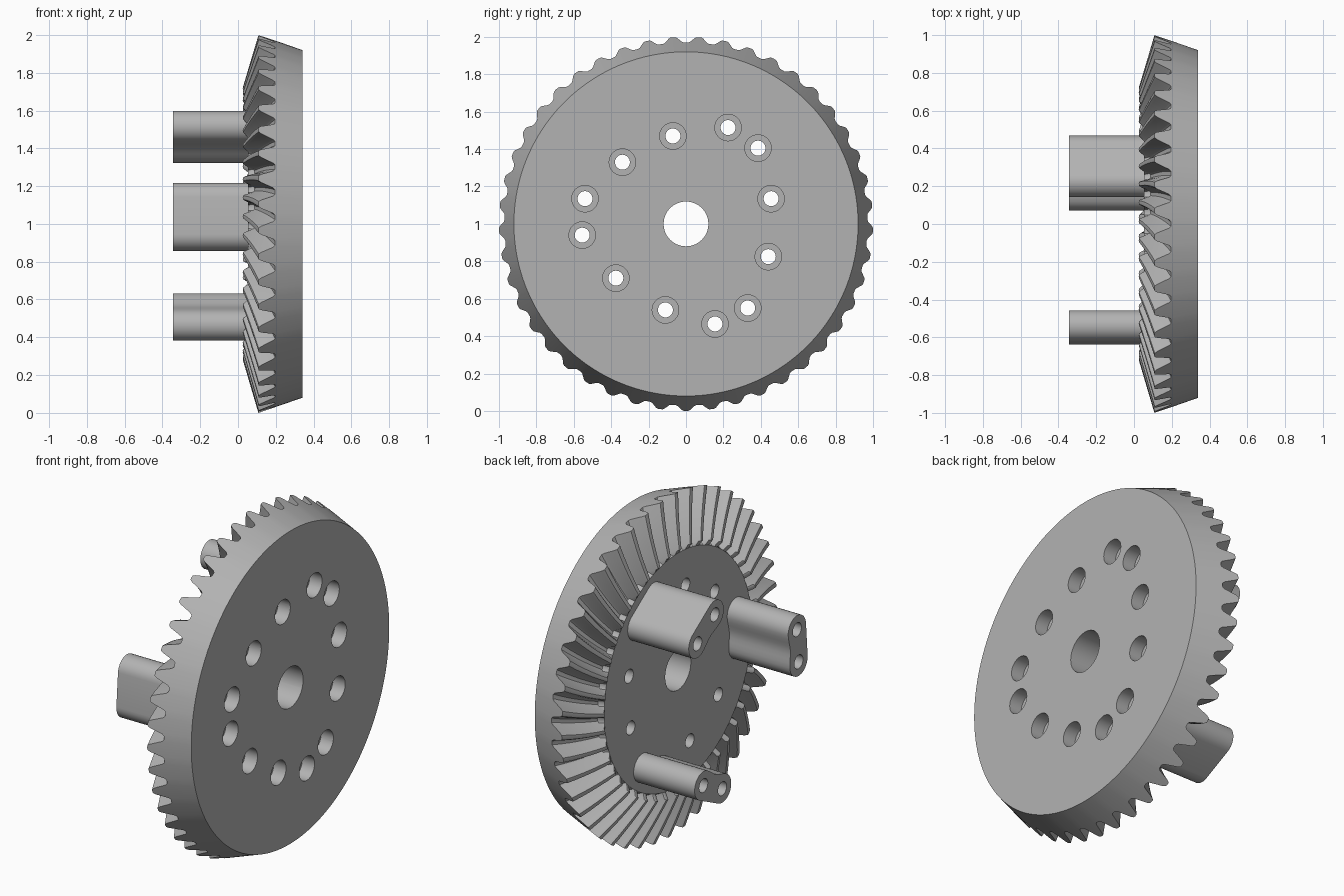
import bpy, bmesh, math
from mathutils import Vector

cube = bpy.data.objects.get("Cube")
if cube:
    bpy.data.objects.remove(cube, do_unlink=True)

grey = bpy.data.materials.new("plain_grey")
grey.use_nodes = True
COLOUR = (0.45, 0.45, 0.45, 1)
grey.diffuse_color = COLOUR
grey.node_tree.nodes["Principled BSDF"].inputs["Base Color"].default_value = COLOUR

TEETH = 45
SKEW = 0.09
PLATE_X, BACK_X = 0.052, 0.34
# Hole centres (y, z from the axis); paired ones carry a post
PAIRS = [((0.225, 0.515), (0.385, 0.405)),
         ((0.33, -0.45), (0.155, -0.535)),
         ((-0.555, -0.06), (-0.54, 0.135))]
SINGLES = [(-0.07, 0.47), (0.455, 0.135), (0.44, -0.175),
           (-0.11, -0.46), (-0.375, -0.29), (-0.34, 0.33)]
HOLES = [p for pair in PAIRS for p in pair] + SINGLES


def make_object(name, bm):
    bmesh.ops.recalc_face_normals(bm, faces=bm.faces)
    mesh = bpy.data.meshes.new(name)
    bm.to_mesh(mesh)
    bm.free()
    mesh.materials.append(grey)
    obj = bpy.data.objects.new(name, mesh)
    bpy.context.collection.objects.link(obj)
    return obj


def loft(bm, rings):
    """Skin closed rings of points and cap both ends."""
    rings = [[bm.verts.new(p) for p in ring] for ring in rings]
    for a, b in zip(rings, rings[1:]):
        for i in range(len(a)):
            j = (i + 1) % len(a)
            bm.faces.new((a[i], a[j], b[j], b[i]))
    bm.faces.new(rings[0])
    bm.faces.new(rings[-1])


def circle(x, r, centre=(0, 0), n=32):
    return [(x, centre[0] + r * math.cos(2 * math.pi * i / n),
             1 + centre[1] + r * math.sin(2 * math.pi * i / n)) for i in range(n)]


# Bevel gear body: tooth outline as (fraction of pitch, height)
TOOTH = [(-0.5, 0), (-0.41, 0.01), (-0.34, 0.12), (-0.16, 0.84), (-0.1, 0.98),
         (0, 1), (0.1, 0.98), (0.16, 0.84), (0.34, 0.12), (0.41, 0.01)]
outline = [((k + f) * 2 * math.pi / TEETH, h) for k in range(TEETH) for f, h in TOOTH]


def gear_ring(root, tip, shift):
    ring = []
    for a, h in outline:
        x, r = Vector(root).lerp(Vector(tip), h)
        ring.append((x, r * math.sin(a - shift), 1 - r * math.cos(a - shift)))
    return ring


STEPS = 5
rings = [gear_ring((BACK_X, 0.92), (BACK_X, 0.92), 0)]
for s in range(STEPS + 1):
    t = s / STEPS
    root = Vector((0.197, 0.97)).lerp(Vector((0.088, 0.697)), t)
    tip = Vector((0.108, 1.0)).lerp(Vector((0.025, 0.72)), t)
    rings.append(gear_ring(root, tip, SKEW * t))
# Raised hub plate inside the teeth
rings.append(gear_ring((PLATE_X, 0.685), (PLATE_X, 0.685), SKEW))
bm = bmesh.new()
loft(bm, rings)
gear = make_object("bevel_gear", bm)

# Twin posts on the toothed side: flat outward, hollowed toward the axis
posts = []
for n, (p, q) in enumerate(PAIRS):
    p, q = Vector(p), Vector(q)
    mid, along = (p + q) / 2, (q - p).normalized()
    side = Vector((-along.y, along.x))
    if side.dot(mid) < 0:
        along, side = -along, -side
    half, r, waist = (q - p).length / 2, 0.083, 0.07
    section = []
    for sign in (1, -1):
        for i in range(17):
            a = -math.pi / 2 + math.pi * i / 16
            section.append(mid + sign * along * (half + r * math.cos(a)) + sign * side * r * math.sin(a))
    for i in range(1, 8):
        u = i / 4 - 1
        w = waist + (r - waist) * (1 - math.cos(math.pi * u)) / 2
        section.append(mid + along * half * u - side * w)
    bm = bmesh.new()
    loft(bm, [[(x, v.x, 1 + v.y) for v in section] for x in (-0.345, PLATE_X + 0.04)])
    posts.append(make_object(f"twin_post_{n + 1}", bm))


def cutter(name, cuts):
    bm = bmesh.new()
    for x0, x1, r, c in cuts:
        loft(bm, [circle(x0, r, c), circle(x1, r, c)])
    obj = make_object(name, bm)
    obj.hide_render = True
    obj.hide_set(True)
    return obj


def cut(obj, tool):
    mod = obj.modifiers.new("cut", "BOOLEAN")
    mod.operation, mod.object, mod.solver = "DIFFERENCE", tool, "EXACT"


# Bore, screw holes and counterbores
screw = cutter("screw_hole_cutter", [(-0.5, 0.5, 0.04, c) for c in HOLES])
bores = cutter("bore_cutter", [(0.26, 0.5, 0.071, c) for c in HOLES] + [(-0.5, 0.5, 0.12, (0, 0))])
cut(gear, screw)
cut(gear, bores)
for post in posts:
    cut(post, screw)

# Apply the cuts, then smooth the round surfaces
for obj in [gear] + posts:
    bpy.ops.object.select_all(action="DESELECT")
    obj.select_set(True)
    bpy.context.view_layer.objects.active = obj
    for mod in list(obj.modifiers):
        bpy.ops.object.modifier_apply(modifier=mod.name)
    bpy.ops.object.shade_smooth_by_angle(angle=math.radians(30))
for tool in (screw, bores):
    bpy.data.objects.remove(tool, do_unlink=True)
